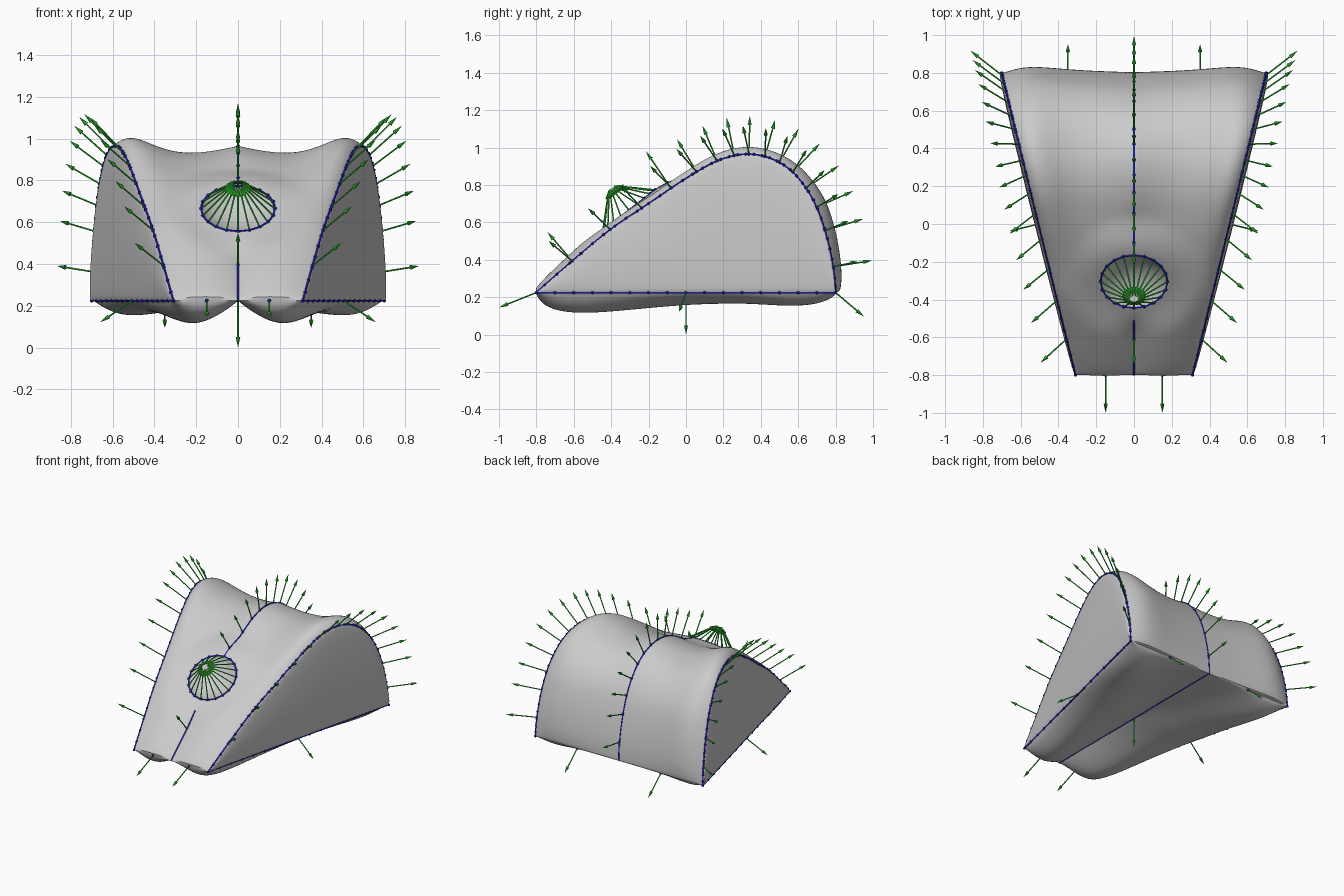
import bpy, bmesh, math
from mathutils import Vector, Matrix

if "Cube" in bpy.data.objects:
    bpy.data.objects.remove(bpy.data.objects["Cube"])

BASE, L = 0.225, 0.215
PROFILE = [(-.80, BASE), (-.60, .40), (-.40, .565), (-.20, .70), (0, .835), (.17, .93), (.32, .965),
           (.46, .94), (.58, .86), (.68, .72), (.745, .55), (.785, .37), (.80, BASE)]
RING_C = Vector((0, -.305, .665))
RING_N = Vector((0, -.615, .788)).normalized()
RING_T = Vector((0, .788, .615)).normalized()
RING_R = .177
SIDE_N = Vector((.97, -.237, 0))


def smooth(a, b, x):
    t = max(0, min(1, (x - a) / (b - a)))
    return t * t * (3 - 2 * t)


def hump(t, power=1):
    return max(0, math.sin(math.pi * t)) ** power


def prof(s):
    """Catmull-Rom side profile, s in 0..1, returns (y, z)."""
    n = len(PROFILE) - 1
    i = min(int(s * n), n - 1)
    t = s * n - i
    p = [Vector(PROFILE[max(0, min(n, i + k))]) for k in (-1, 0, 1, 2)]
    return .5 * (2 * p[1] + (p[2] - p[0]) * t + (2 * p[0] - 5 * p[1] + 4 * p[2] - p[3]) * t * t
                 + (3 * p[1] - p[0] - 3 * p[2] + p[3]) * t ** 3)


def prof_normal(s):
    d = (prof(min(1, s + .01)) - prof(max(0, s - .01))).normalized()
    return Vector((0, -d.y, d.x))


def half_width(y):
    return .31 + (y + .8) * .244


def top_point(u, s):
    a = abs(u)
    y, z = prof(s)
    front = .055 * hump(a, .8)
    peak = .055 * hump(a ** 4, .9) - .04 * hump(a)
    back = .02 * hump(a) + .05 * hump(a ** 3) + .012 * (1 - a)
    b = front + (peak - front) * smooth(.1, .5, s)
    b += (back - peak) * smooth(.52, .8, s)
    b *= hump(s, .3)
    p = Vector((u * half_width(y), y, z)) + prof_normal(s) * b
    # flatten the area around the round dimple
    d = p - RING_C
    h = d.dot(RING_N)
    w = 1 - smooth(.18, .40, (d - RING_N * h).length)
    w *= 1 - smooth(.75, 1, a)
    return p - RING_N * h * w if abs(h) < .15 else p


def side_point(sign, t, s):
    y, z = prof(s)
    p = Vector((sign * half_width(y), y, z + (BASE - z) * t))
    bulge = .022 * hump(t, .5) * hump(s, .4)
    return p + Vector((sign * SIDE_N.x, SIDE_N.y, 0)) * bulge


def bottom_point(u, s):
    y = prof(s).x
    along = max(0, 1 - abs(y / .8) ** 8) ** .6 * (.095 - .03 * y - .03 * smooth(-.6, .1, y) + .03 * smooth(.2, .7, y))
    across = hump(abs(u) ** (1.3 + 1.8 * smooth(0, .8, y)), .7)
    return Vector((u * half_width(y), y, BASE - along * across))


def grid(bm, f, us, ss):
    rows = [[bm.verts.new(f(u, s)) for u in us] for s in ss]
    for r0, r1 in zip(rows, rows[1:]):
        for i in range(len(us) - 1):
            bm.faces.new((r0[i], r0[i + 1], r1[i + 1], r1[i]))


def make_object(name, bm, color=None):
    me = bpy.data.meshes.new(name)
    bm.to_mesh(me)
    bm.free()
    ob = bpy.data.objects.new(name, me)
    bpy.context.collection.objects.link(ob)
    if color:
        m = bpy.data.materials.new(name)
        m.diffuse_color = color
        m.use_nodes = True
        m.node_tree.nodes["Principled BSDF"].inputs["Base Color"].default_value = m.diffuse_color
        me.materials.append(m)
    return ob


def activate(ob):
    bpy.ops.object.select_all(action='DESELECT')
    ob.select_set(True)
    bpy.context.view_layer.objects.active = ob


# body: top sheet, two side panels, twin-lobed underside, welded together
bm = bmesh.new()
us = [math.sin(math.pi / 2 * (i / 30 - 1)) * .3 + (i / 30 - 1) * .7 for i in range(61)]
ss = [(1 - math.cos(math.pi * i / 96)) / 2 * .5 + i / 96 * .5 for i in range(97)]
grid(bm, top_point, us, ss)
grid(bm, bottom_point, us, ss)
for sign in (-1, 1):
    grid(bm, lambda t, s: side_point(sign, t, s), [(1 - math.cos(math.pi * i / 16)) / 2 for i in range(17)], ss)
bmesh.ops.remove_doubles(bm, verts=bm.verts, dist=.0002)
bmesh.ops.dissolve_degenerate(bm, edges=bm.edges, dist=.0001)
bmesh.ops.recalc_face_normals(bm, faces=bm.faces)
body = make_object("body", bm)

# round dimple cut by a sphere
bm = bmesh.new()
bmesh.ops.create_uvsphere(bm, u_segments=64, v_segments=32, radius=math.hypot(RING_R, .17),
                          matrix=Matrix.Translation(RING_C + RING_N * .17)
                          @ RING_N.to_track_quat('Z', 'Y').to_matrix().to_4x4())
cutter = make_object("dimple_cutter", bm)
cutter.hide_render = True
mod = body.modifiers.new("dimple", 'BOOLEAN')
mod.operation, mod.solver, mod.object = 'DIFFERENCE', 'EXACT', cutter
activate(body)
bpy.ops.object.modifier_apply(modifier="dimple")
bpy.data.objects.remove(cutter)
bpy.ops.object.shade_smooth_by_angle(angle=math.radians(35))

# boundary curves (tubes with beads) and direction arrows
lines, arrows = bmesh.new(), bmesh.new()


def rod(bm, a, b, r1, r2, seg=8):
    d = b - a
    bmesh.ops.create_cone(bm, cap_ends=True, segments=seg, radius1=r1, radius2=r2, depth=d.length,
                          matrix=Matrix.Translation((a + b) / 2) @ d.to_track_quat('Z', 'Y').to_matrix().to_4x4())


def bead(p):
    bmesh.ops.create_icosphere(lines, subdivisions=1, radius=.010, matrix=Matrix.Translation(p))


def curve(pts):
    for a, b in zip(pts, pts[1:]):
        if (b - a).length > 1e-4:
            rod(lines, a, b, .005, .005, 6)


def arrow(p, d, length=L):
    d = Vector(d).normalized()
    rod(arrows, p, p + d * (length - .05), .004, .004)
    rod(arrows, p + d * (length - .05), p + d * length, .011, 0)
    bead(p)


knots = [.08, .165, .235, .30, .36, .415, .465, .51, .56, .61, .66, .715, .77, .83, .92]
fine = [i / 40 for i in range(41)]

# side crests
for sign in (-1, 1):
    out = Vector((sign * SIDE_N.x, SIDE_N.y, 0))
    curve([top_point(sign, s) for s in fine])
    for s in knots:
        arrow(top_point(sign, s), out + prof_normal(s))
    for s in fine:
        bead(top_point(sign, s))
    # bottom edges
    a, b = Vector((sign * .31, -.8, BASE)), Vector((sign * .70, .8, BASE))
    curve([a, b])
    for i in range(17):
        bead(a.lerp(b, i / 16))
    arrow((a + b) / 2, out + Vector((0, 0, -.65)), .19)
    arrow(Vector((sign * .15, -.8, BASE)), (0, -1, -.4))
    arrow(Vector((sign * .35, .8, BASE)), (0, 1, -.85), .2)

# centre line, interrupted by the ring
curve([top_point(0, s) for s in fine if s < .15])
curve([top_point(0, s) for s in fine if s > .26])
for s in knots:
    if s < .1 or s > .28:
        arrow(top_point(0, s), prof_normal(s), .205)

# underside centre line
curve([Vector((0, -.8, BASE)), Vector((0, .8, BASE))])
arrow(Vector((0, 0, BASE)), (0, 0, -1), BASE)

# ring around the dimple
N = 20
ring = [RING_C + RING_R * (Vector((math.cos(k), 0, 0)) + RING_T * math.sin(k))
        for k in (2 * math.pi * i / N for i in range(N + 1))]
curve(ring)
for p in ring[:-1]:
    arrow(p, RING_C + RING_N * .17 - p, .22)

make_object("boundary_curves", lines, (.02, .02, .65, 1))
make_object("direction_arrows", arrows, (.04, .6, .04, 1))
